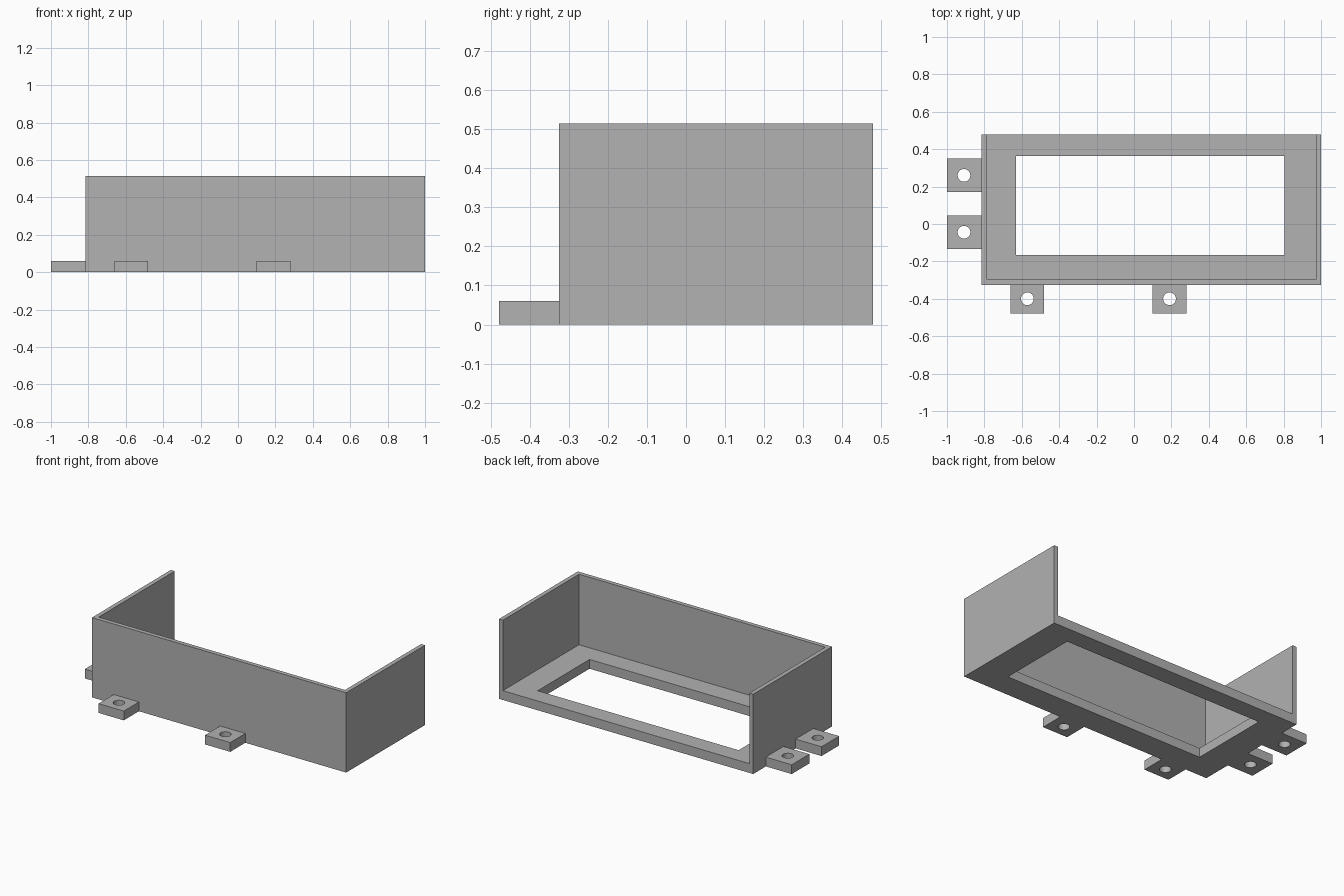
import bpy

cube = bpy.data.objects.get("Cube")
if cube:
    bpy.data.objects.remove(cube, do_unlink=True)

grey = bpy.data.materials.new("plain grey")
grey.use_nodes = True
colour = (0.445, 0.445, 0.445, 1)
grey.diffuse_color = colour
grey.node_tree.nodes["Principled BSDF"].inputs["Base Color"].default_value = colour

# Main dimensions
LEFT, RIGHT, FRONT, BACK = -0.815, 1.0, -0.325, 0.479
HEIGHT, FLOOR, WALL = 0.515, 0.06, 0.028
HOLE_RADIUS = 0.034


def box(name, x, y, z):
    """Box spanning the given (low, high) ranges."""
    bpy.ops.mesh.primitive_cube_add(size=1, location=[sum(r) / 2 for r in (x, y, z)])
    ob = bpy.context.object
    ob.name = name
    ob.scale = [r[1] - r[0] for r in (x, y, z)]
    bpy.ops.object.transform_apply(location=True, rotation=False, scale=True)
    ob.data.materials.append(grey)
    return ob


def cut(ob, cutter):
    """Subtract the cutter and discard it."""
    mod = ob.modifiers.new("cut", 'BOOLEAN')
    mod.operation = 'DIFFERENCE'
    mod.solver = 'EXACT'
    mod.object = cutter
    bpy.context.view_layer.objects.active = ob
    bpy.ops.object.modifier_apply(modifier=mod.name)
    bpy.data.objects.remove(cutter, do_unlink=True)


def tab(name, x, y, hole):
    """Mounting tab with a round screw hole."""
    ob = box(name, x, y, (0, FLOOR))
    bpy.ops.mesh.primitive_cylinder_add(vertices=40, radius=HOLE_RADIUS, depth=1,
                                        location=(hole[0], hole[1], 0))
    drill = bpy.context.object
    drill.data.materials.append(grey)
    cut(ob, drill)
    bpy.ops.object.select_all(action='DESELECT')
    ob.select_set(True)
    bpy.ops.object.shade_smooth_by_angle()


# Housing: open at the top and back, with a window through the floor
housing = box("housing", (LEFT, RIGHT), (FRONT, BACK), (0, HEIGHT))
cut(housing, box("cavity_cutter", (LEFT + WALL, RIGHT - WALL),
                 (FRONT + WALL, BACK + 1), (FLOOR, HEIGHT + 1)))
cut(housing, box("window_cutter", (-0.63, 0.805), (-0.166, 0.363), (-1, 1)))

# Two tabs on the front
for name, cx in (("front_tab_right", -0.57), ("front_tab_left", 0.19)):
    tab(name, (cx - 0.09, cx + 0.09), (-0.479, FRONT), (cx, -0.4))

# Two tabs on the right side
for name, cy in (("side_tab_front", -0.044), ("side_tab_back", 0.26)):
    tab(name, (-1, LEFT), (cy - 0.09, cy + 0.09), (-0.909, cy))
